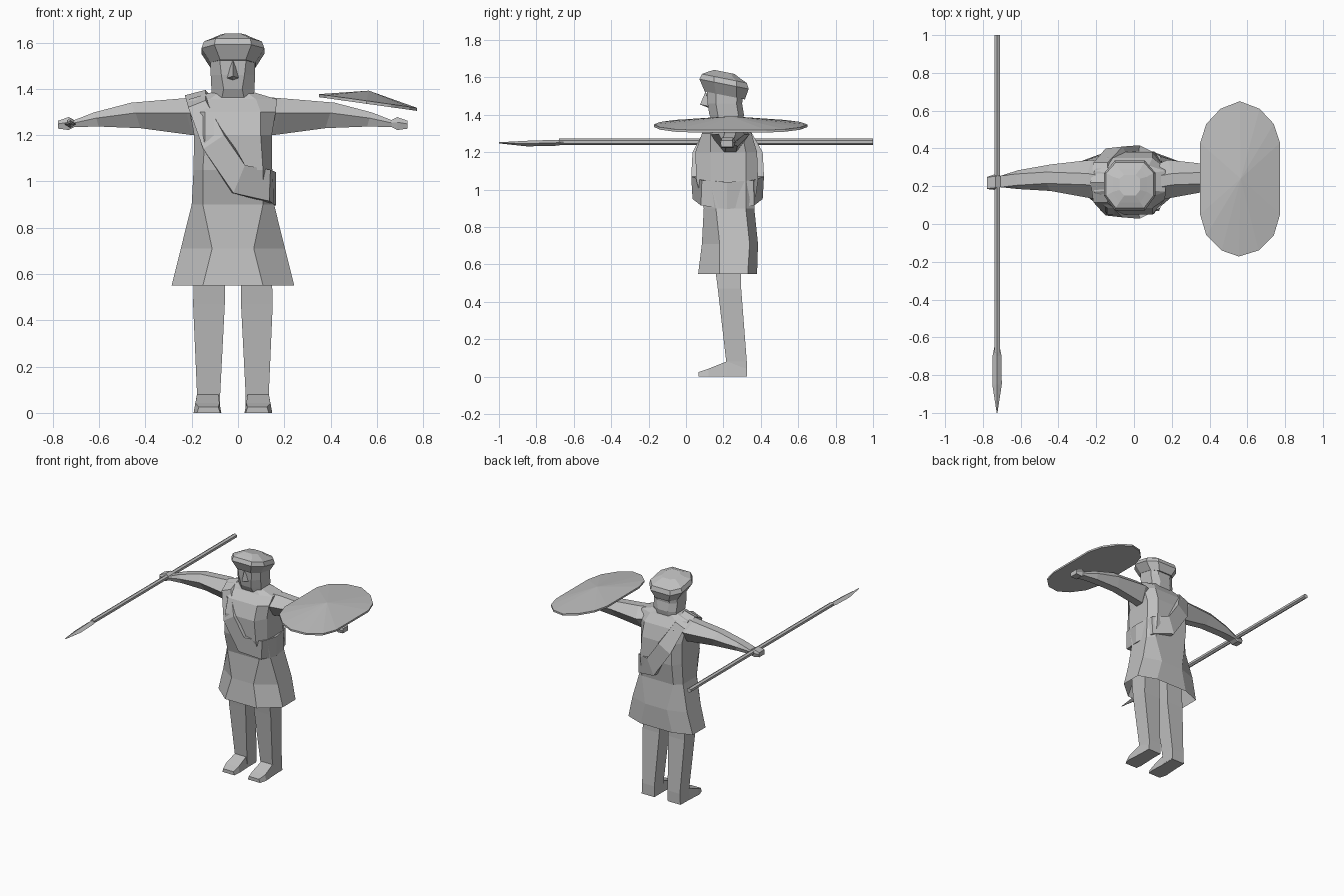
import bpy, math
from mathutils import Vector

if "Cube" in bpy.data.objects:
    bpy.data.objects.remove(bpy.data.objects["Cube"])

CX = -0.022  # body centre line
gray = bpy.data.materials.new("plain_gray")
gray.diffuse_color = (0.52, 0.52, 0.52, 1)
gray.use_nodes = True
gray.node_tree.nodes["Principled BSDF"].inputs["Base Color"].default_value = gray.diffuse_color


def make(name, verts, faces):
    me = bpy.data.meshes.new(name)
    me.from_pydata([tuple(v) for v in verts], [], faces)
    me.materials.append(gray)
    ob = bpy.data.objects.new(name, me)
    bpy.context.collection.objects.link(ob)
    # consistent outward normals
    import bmesh
    bm = bmesh.new()
    bm.from_mesh(me)
    bmesh.ops.recalc_face_normals(bm, faces=bm.faces)
    bm.to_mesh(me)
    bm.free()
    return ob


def loft(name, rings, start=True, end=True, closed=False):
    """Skin a list of equally long point rings."""
    n, m = len(rings[0]), len(rings)
    verts = [p for r in rings for p in r]
    faces = []
    for i in range(m if closed else m - 1):
        a, b = i * n, (i + 1) % m * n
        faces += [(a + j, a + (j + 1) % n, b + (j + 1) % n, b + j) for j in range(n)]
    if start and not closed:
        faces.append(tuple(range(n)))
    if end and not closed:
        faces.append(tuple(range((m - 1) * n, m * n)))
    return make(name, verts, faces)


def octagon(z, fx, sx, yf, y1, y2, yb, slope=0.0):
    """Body section: narrow front and back, wider sides; slope tilts it in y."""
    pts = [(-fx, yf), (fx, yf), (sx, y1), (sx, y2), (fx, yb), (-fx, yb), (-sx, y2), (-sx, y1)]
    return [(CX + x, y, z + slope * (y - 0.2)) for x, y in pts]


# Tunic with an open flared hem
loft("tunic", [octagon(*s) for s in (
    (0.55, .13, .265, .065, .18, .33, .38),
    (0.71, .09, .225, .085, .18, .34, .385),
    (0.90, .13, .178, .095, .16, .32, .365),
    (1.05, .13, .170, .055, .13, .32, .385),
    (1.20, .12, .168, .050, .13, .32, .380),
    (1.30, .12, .185, .085, .13, .30, .350),
    (1.355, .10, .190, .140, .17, .28, .310),
    (1.385, .06, .090, .160, .18, .27, .290))], start=False)

# Head
loft("head", [octagon(*s) for s in (
    (1.35, .05, .090, .150, .18, .27, .300),
    (1.40, .04, .093, .125, .17, .28, .310),
    (1.46, .05, .096, .115, .16, .27, .300),
    (1.55, .06, .096, .110, .16, .28, .310))])
make("nose", [(CX, .105, 1.525), (CX, .075, 1.455), (CX - .03, .125, 1.445),
              (CX + .03, .125, 1.445), (CX, .14, 1.43)],
     [(0, 1, 2), (0, 3, 1), (1, 4, 2), (1, 3, 4), (0, 2, 4, 3)])

# Cap: flared band with a faceted crown, sloping down to the back
loft("cap", [octagon(*s, -0.2) for s in (
    (1.505, .055, .097, .100, .16, .27, .315),
    (1.565, .080, .136, .072, .15, .27, .335),
    (1.595, .075, .125, .085, .15, .27, .325),
    (1.612, .055, .090, .115, .17, .25, .290),
    (1.630, .030, .055, .150, .18, .24, .260))])


# Limbs, one per side
def mx(x, s):
    return CX + s * x


def box(x0, x1, y0, y1, za, zb, s):
    return [(mx(x0, s), y0, za), (mx(x1, s), y0, za), (mx(x1, s), y1, zb), (mx(x0, s), y1, zb)]


for s, side in ((-1, "right"), (1, "left")):
    loft(side + "_leg", [box(*b, s) for b in (
        (.035, .165, .14, .29, .70, .70), (.035, .172, .17, .295, .47, .47),
        (.055, .155, .215, .325, .08, .08), (.055, .155, .225, .325, .005, .005))])
    # Foot: wedge from heel to flat toe
    loft(side + "_foot", [[(mx(a, s), y, 0), (mx(b, s), y, 0), (mx(b - .008, s), y, h), (mx(a + .008, s), y, h)]
                          for y, h, a, b in ((.068, .025, .055, .155), (.12, .042, .05, .17),
                                             (.22, .082, .055, .163), (.325, .07, .055, .160))])
    # Arm: six-sided sections (x top, x bottom, y range, z range)
    arm = []
    for xt, xb, y0, y1, z0, z1 in (
            (.13, .13, .13, .31, 1.20, 1.365), (.225, .175, .135, .34, 1.20, 1.358),
            (.44, .40, .175, .315, 1.23, 1.34), (.60, .58, .185, .285, 1.237, 1.298),
            (.685, .685, .195, .255, 1.235, 1.265), (.71, .71, .18, .265, 1.222, 1.278),
            (.755, .755, .185, .25, 1.228, 1.262)):
        ym, zm, xm = (y0 + y1) / 2, z0 * .4 + z1 * .6, (xt + xb) / 2
        arm.append([(mx(xm, s), y0, zm), (mx(xt, s), ym - .03, z1), (mx(xt, s), ym + .03, z1),
                    (mx(xm, s), y1, zm), (mx(xb, s), ym + .03, z0), (mx(xb, s), ym - .03, z0)])
    loft(side + "_arm", arm)

# Sash: slanted loop over one shoulder (upper edge, lower edge)
front = [((-.14, .115, 1.35), (-.215, .115, 1.32)),
         ((-.06, .035, 1.20), (-.15, .045, 1.14)),
         ((.03, .028, 1.07), (-.02, .035, .95)),
         ((.14, .085, 1.05), (.135, .08, .915))]


def to_back(p):
    return (p[0], .44 - p[1], p[2]) if p[1] > .1 else (p[0], .445 - p[1], p[2])


path = [((-.14, .22, 1.395), (-.23, .22, 1.372))] + front + [((.165, .22, 1.04), (.165, .22, .895))]
path += [(to_back(u), to_back(l)) for u, l in reversed(front)]
rings = []
for u, l in path:
    u, l = Vector(u), Vector(l)
    mid = Vector((CX, .22, (u.z + l.z) / 2 - (.2 if u.z > 1.3 else 0)))
    inward = (mid - (u + l) / 2).normalized() * .04
    rings.append([u, l, l + inward, u + inward])
loft("sash", rings, closed=True)

# Spear shaft and blade
SX = -0.725


def diamond(y, w, h, z):
    return [(SX - w, y, z), (SX, y, z + h), (SX + w, y, z), (SX, y, z - h)]


loft("spear_shaft", [[(SX + .017 * math.cos(a), y, 1.255 + .017 * math.sin(a))
                      for a in (math.radians(30 + 60 * k) for k in range(6))] for y in (1.0, -.68)])
loft("spear_blade", [diamond(*d) for d in (
    (-.64, .012, .012, 1.254), (-.70, .024, .016, 1.25),
    (-.85, .025, .015, 1.246), (-1.0, .002, .003, 1.25))])

# Shield: tilted elongated disc with a low apex
right = [(.56, .65), (.665, .61), (.74, .53), (.773, .43),
         (.773, .05), (.74, -.06), (.66, -.14), (.555, -.172)]
outline = right + [(1.123 - x, y) for x, y in reversed(right[1:-1])]
n = len(outline)
verts = [(x, y, 1.377 - .14 * (x - .35) - t) for t in (0, .013) for x, y in outline]
verts.append((.565, .24, 1.392))
faces = [(i, (i + 1) % n, 2 * n) for i in range(n)]
faces += [(i, (i + 1) % n, n + (i + 1) % n, n + i) for i in range(n)]
faces.append(tuple(range(n, 2 * n)))
make("shield", verts, faces)
